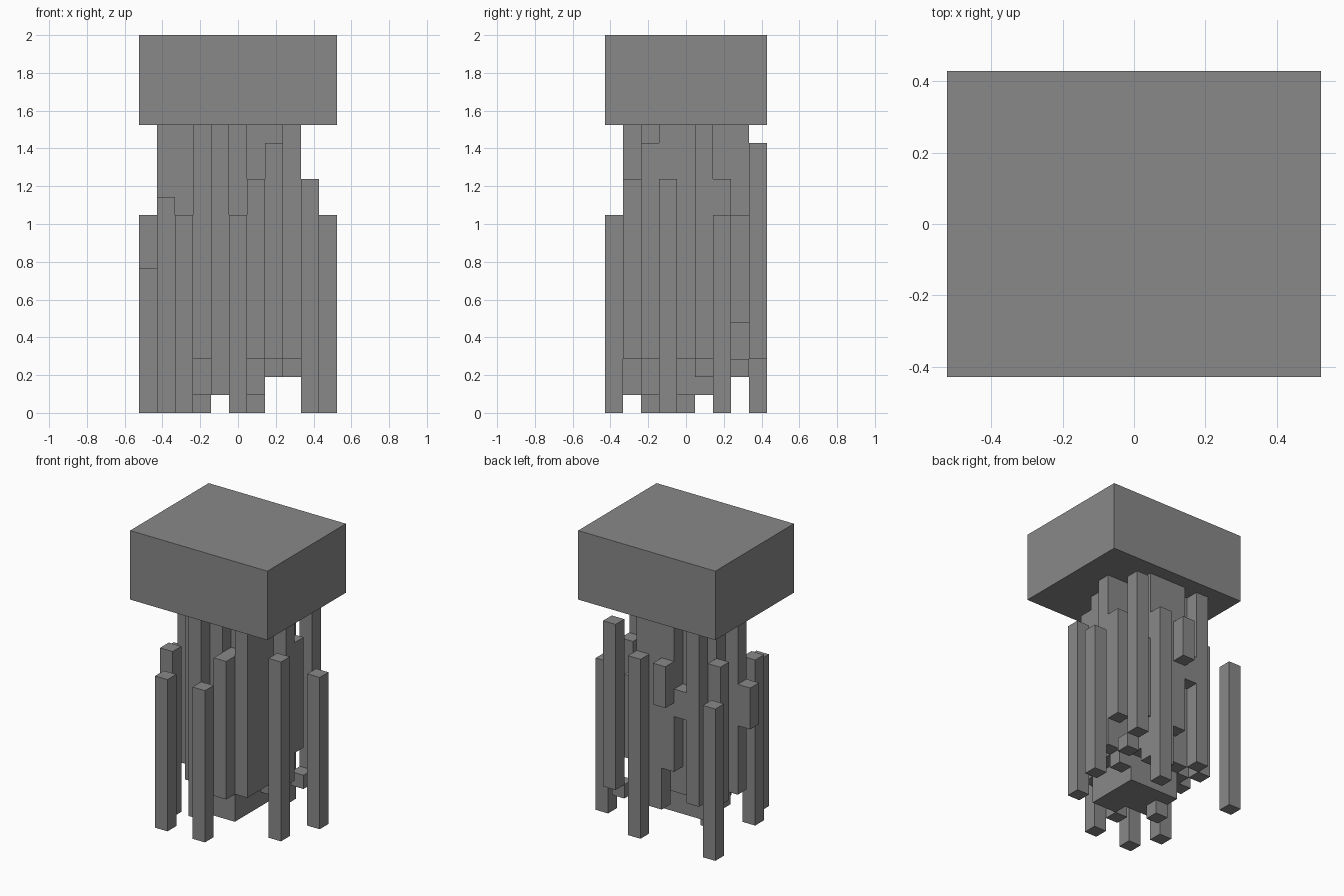
import bpy
import bmesh
from mathutils import Matrix, Vector

if "Cube" in bpy.data.objects:
    bpy.data.objects.remove(bpy.data.objects["Cube"], do_unlink=True)

CELL = 2 / 21          # grid unit: the model is 11 x 9 x 21 cells
NX, NY = 11, 9

stone = bpy.data.materials.new("plain_grey")
stone.use_nodes = True
grey = (0.25, 0.25, 0.25, 1)
stone.diffuse_color = grey
stone.node_tree.nodes["Principled BSDF"].inputs["Base Color"].default_value = grey


def block(name, xs, ys, zs):
    """Box covering the cell ranges [start, end) along each axis."""
    low = Vector(((xs[0] - NX / 2), (ys[0] - NY / 2), zs[0])) * CELL
    high = Vector(((xs[1] - NX / 2), (ys[1] - NY / 2), zs[1])) * CELL
    bm = bmesh.new()
    bmesh.ops.create_cube(bm, size=1, matrix=Matrix.Translation((low + high) / 2)
                          @ Matrix.Diagonal((*(high - low), 1)))
    mesh = bpy.data.meshes.new(name)
    bm.to_mesh(mesh)
    bm.free()
    mesh.materials.append(stone)
    obj = bpy.data.objects.new(name, mesh)
    bpy.context.collection.objects.link(obj)
    return obj


def column(name, i, j, bottom, top):
    return block(name, (i, i + 1), (j, j + 1), (bottom, top))


# Cap slab
block("cap", (0, NX), (0, NY), (16, 21))

# Solid middle of the cluster
block("core", (4, 7), (3, 6), (1, 16))
block("core_back", (3, 7), (6, 7), (3, 16))
block("core_left", (7, 8), (3, 5), (3, 16))
block("core_right", (3, 4), (3, 6), (1, 16))
block("core_right_wall", (1, 3), (4, 5), (3, 16))
block("back_wall", (5, 7), (7, 8), (2, 16))
column("back_wall_short", 4, 7, 5, 16)
column("core_root", 3, 4, 0, 1)

# Columns that reach the cap
column("front_column", 4, 1, 1, 16)
column("front_mid_column", 5, 2, 1, 16)
column("front_side_column", 3, 2, 3, 16)
column("left_column", 8, 5, 3, 16)
column("left_inner_column", 7, 5, 2, 16)
column("right_inner_column", 2, 5, 3, 16)
column("back_side_column", 2, 7, 3, 16)

# Columns that stop below the cap
column("front_short_column", 6, 1, 3, 13)
column("front_low_column", 6, 2, 1, 13)
column("front_high_column", 7, 2, 3, 15)
column("left_short_column", 8, 6, 5, 13)
column("left_back_column", 7, 7, 5, 11)
column("back_corner_column", 8, 8, 3, 15)
column("right_short_column", 1, 6, 3, 13)

# Free-standing legs on the ground
for name, i, j, top in (
    ("front_right_leg", 2, 0, 11), ("front_leg", 5, 0, 11),
    ("right_leg", 1, 2, 12), ("left_leg", 9, 3, 13),
    ("far_left_leg", 10, 6, 11), ("back_leg", 6, 8, 13),
    ("back_right_leg", 0, 8, 11),
):
    column(name, i, j, 0, top)

# Small floating pieces
column("back_stub", 4, 8, 10, 13)
column("right_stub", 0, 4, 8, 11)
column("inner_back_stub", 3, 7, 9, 11)
column("low_stub", 8, 7, 2, 3)
